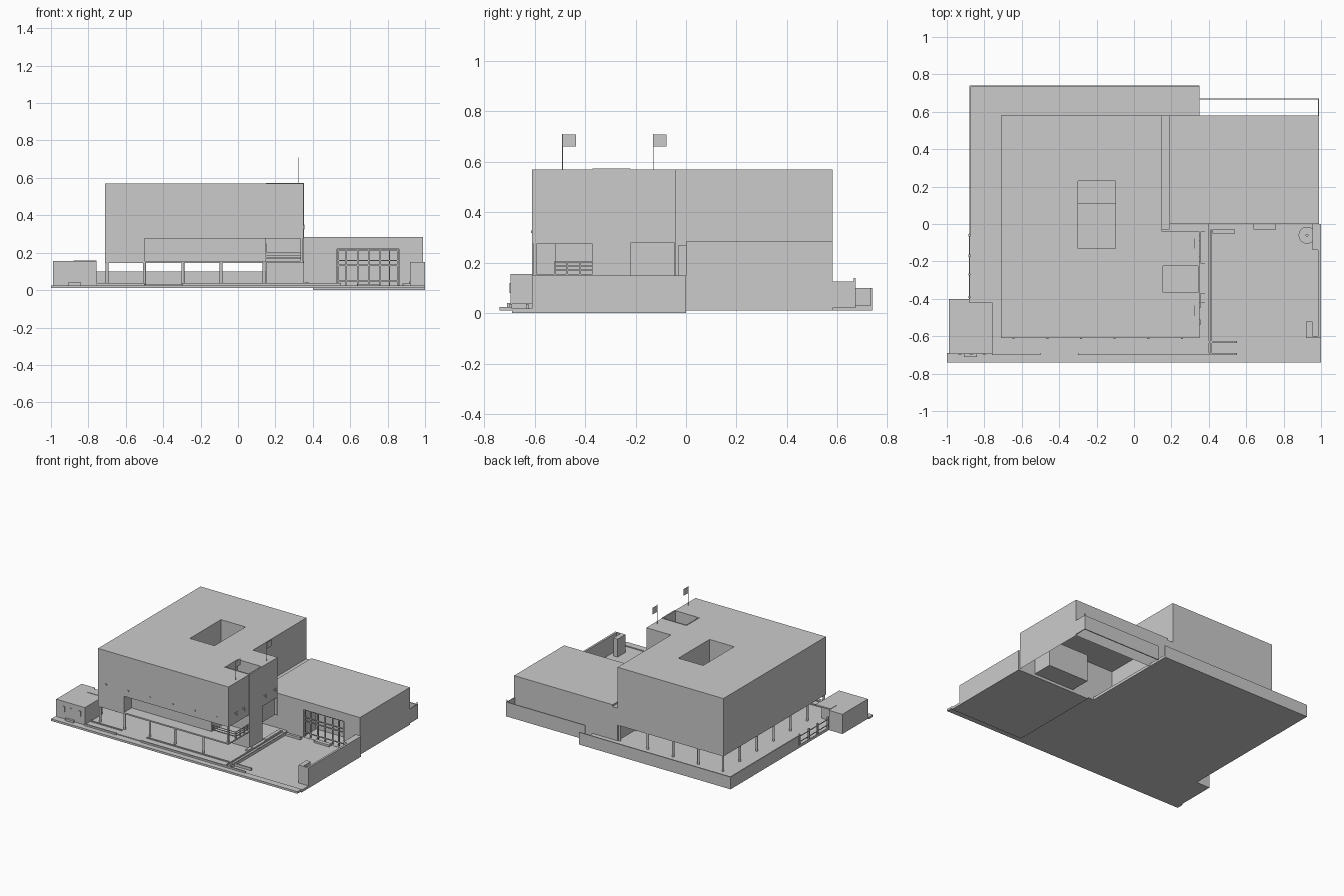
import bpy, bmesh, math


def make(name, bm):
    me = bpy.data.meshes.new(name)
    bmesh.ops.recalc_face_normals(bm, faces=bm.faces[:])
    bm.to_mesh(me)
    bm.free()
    ob = bpy.data.objects.new(name, me)
    bpy.context.collection.objects.link(ob)
    return ob


def prism(name, pts, z0, z1):
    bm = bmesh.new()
    lo = [bm.verts.new((x, y, z0)) for x, y in pts]
    hi = [bm.verts.new((x, y, z1)) for x, y in pts]
    bm.faces.new(lo)
    bm.faces.new(hi)
    n = len(pts)
    for i in range(n):
        j = (i + 1) % n
        bm.faces.new((lo[i], lo[j], hi[j], hi[i]))
    return make(name, bm)


def box(name, x0, x1, y0, y1, z0, z1):
    return prism(name, [(x0, y0), (x1, y0), (x1, y1), (x0, y1)], z0, z1)


def cylinder(name, x, y, r, z0, z1, n=12):
    return prism(name, [(x + r * math.cos(2 * math.pi * i / n),
                         y + r * math.sin(2 * math.pi * i / n)) for i in range(n)], z0, z1)


def cut(ob, *dims):
    c = box("cutter", *dims)
    c.hide_render = True
    m = ob.modifiers.new("cut", 'BOOLEAN')
    m.operation, m.solver, m.object = 'DIFFERENCE', 'EXACT', c
    bpy.context.view_layer.objects.active = ob
    bpy.ops.object.modifier_apply(modifier=m.name)
    bpy.data.objects.remove(c)


# Ground: main plinth, sidewalk and side terrace
prism("main_plinth", [(-.88, -.69), (.40, -.69), (.40, 0), (.35, 0), (.35, .74), (-.88, .74)], .01, .03)
box("sidewalk", -1, 1, -.74, -.69, .01, .025)
box("terrace", .40, 1, -.69, 0, 0, .018)
box("booth_base", -.99, -.88, -.69, -.40, .01, .03)

# Low boundary walls at the left and back
box("left_parapet", -.88, -.872, -.05, .732, .03, .10)
box("back_parapet", -.88, .35, .732, .74, .03, .10)
box("yard_back_wall", .35, .99, .665, .672, .02, .125)
box("yard_side_wall", .984, .99, .58, .665, .02, .125)
box("yard_post", .984, .99, .665, .671, .125, .14)

# Raised main building with courtyard, loggias and tower well
main = prism("main_building", [(-.71, -.61), (.35, -.61), (.35, -.04), (.15, -.04),
                               (.15, .58), (-.71, .58)], .145, .57)
cut(main, -.50, .40, -.70, -.52, .10, .275)
cut(main, .15, .40, -.53, -.37, .10, .275)
cut(main, .33, .40, -.22, -.045, .10, .278)
cut(main, -.30, -.10, -.13, .23, .10, .60)
cut(main, .15, .40, -.37, -.22, .10, .60)
box("courtyard_landing", -.30, -.10, .11, .23, .145, .16)

# Stair tower, open at the top
tower = box("stair_tower", .15, .352, -.37, -.22, .03, .573)
cut(tower, .155, .342, -.365, -.225, .48, .60)

# Loggia floor and railings
prism("loggia_floor", [(-.5, -.61), (.35, -.61), (.35, -.37), (.15, -.37), (.15, -.52), (-.5, -.52)],
      .145, .155)
for z in (.17, .185, .20):
    box("loggia_side_rail", .343, .347, -.52, -.37, z, z + .004)
    box("loggia_front_rail", .15, .347, -.522, -.518, z, z + .004)
for y in (-.52, -.47, -.42):
    box("rail_post", .342, .348, y - .003, y + .003, .155, .205)
box("loggia_column", .335, .347, -.605, -.593, .155, .275)
box("loggia_door", .145, .153, -.43, -.40, .20, .25)

# Columns around the open ground floor
cols_x = (-.70, -.50, -.295, -.09, .14)
spots = [(x, y) for x in cols_x for y in (-.60, .57)]
spots += [(-.70, y) for y in (-.405, -.21, -.015, .18, .375)]
spots += [(.14, y) for y in (.18, .375)]
for x, y in spots:
    cylinder("column", x, y, .008, .03, .146)

# Small wall lamps on the front
for i in range(6):
    x = -.65 + i * .18
    box("wall_lamp", x, x + .012, -.614, -.61, .318, .328)

# Window brackets on the right side
for y in (-.54, -.45, -.20, -.09):
    box("bracket", .35, .355, y, y + .03, .345, .352)
    box("bracket_leg", .35, .355, y + .024, y + .03, .325, .345)

# Flags on the roof
for y in (-.49, -.13):
    cylinder("flag_pole", .325, y, .002, .565, .71, 6)
    box("flag", .3245, .3255, y, y + .053, .66, .708)

# Right hall: open-bottomed shell with a recessed entrance
hall = box("side_hall", .19, .99, 0, .58, .01, .284)
cut(hall, .53, .86, -.05, .15, .02, .22)
bm = bmesh.new()
bm.from_mesh(hall.data)
bmesh.ops.delete(bm, geom=[f for f in bm.faces if f.calc_center_median().z < .0101], context='FACES_ONLY')
bm.to_mesh(hall.data)
bm.free()
box("hall_link", .15, .19, -.03, .58, .03, .27)

# Entrance frame and glazing bars
for x in (.535, .58, .64, .70, .76, .81, .855):
    box("mullion", x - .004, x + .004, .01, .018, .02, .22)
for z in (.045, .13, .155, .212):
    box("transom", .53, .86, .01, .018, z, z + .006)
box("entrance_step", .64, .76, -.03, 0, .018, .032)

# Terrace boundary wall with front return
prism("terrace_wall", [(1, -.61), (1, 0), (.955, 0), (.955, -.14), (.985, -.14), (.985, -.60),
                       (.955, -.60), (.955, -.52), (.92, -.52), (.92, -.61)], .005, .15)

# Round planter in the terrace corner
cylinder("round_planter", .925, -.06, .045, .018, .035, 24)
cylinder("planter_post", .925, -.06, .008, .035, .05)

# Path kerbs and planting strips
for x0, x1 in ((-.76, -.50), (-.30, .55)):
    for y in (-.70, -.635):
        box("front_kerb", x0, x1, y, y + .01, .018, .037)
for x in (.38, .41):
    box("path_kerb", x, x + .008, -.69, -.03, .018, .038)
for y0, y1 in ((-.21, -.04), (-.42, -.37)):
    box("side_planter", .355, .38, y0, y1, .03, .042)
box("hall_planter", .42, .54, -.05, -.03, .018, .035)

# Gate booth with a canopy
prism("gate_booth", [(-.99, -.695), (-.757, -.695), (-.757, -.49), (-.88, -.49),
                     (-.88, -.40), (-.99, -.40)], .03, .155)
box("booth_canopy", -.88, -.757, -.49, -.42, .148, .158)
box("booth_step", -.91, -.84, -.71, -.695, .025, .04)
for x in (-.94, -.88, -.81):
    box("booth_window", x, x + .02, -.699, -.695, .08, .12)

# Left gate posts and bars
for y in (-.39, -.27, -.17, -.06):
    box("gate_post", -.884, -.874, y - .006, y + .006, .03, .11)
for z in (.05, .09):
    box("gate_bar", -.881, -.877, -.40, -.05, z, z + .005)
